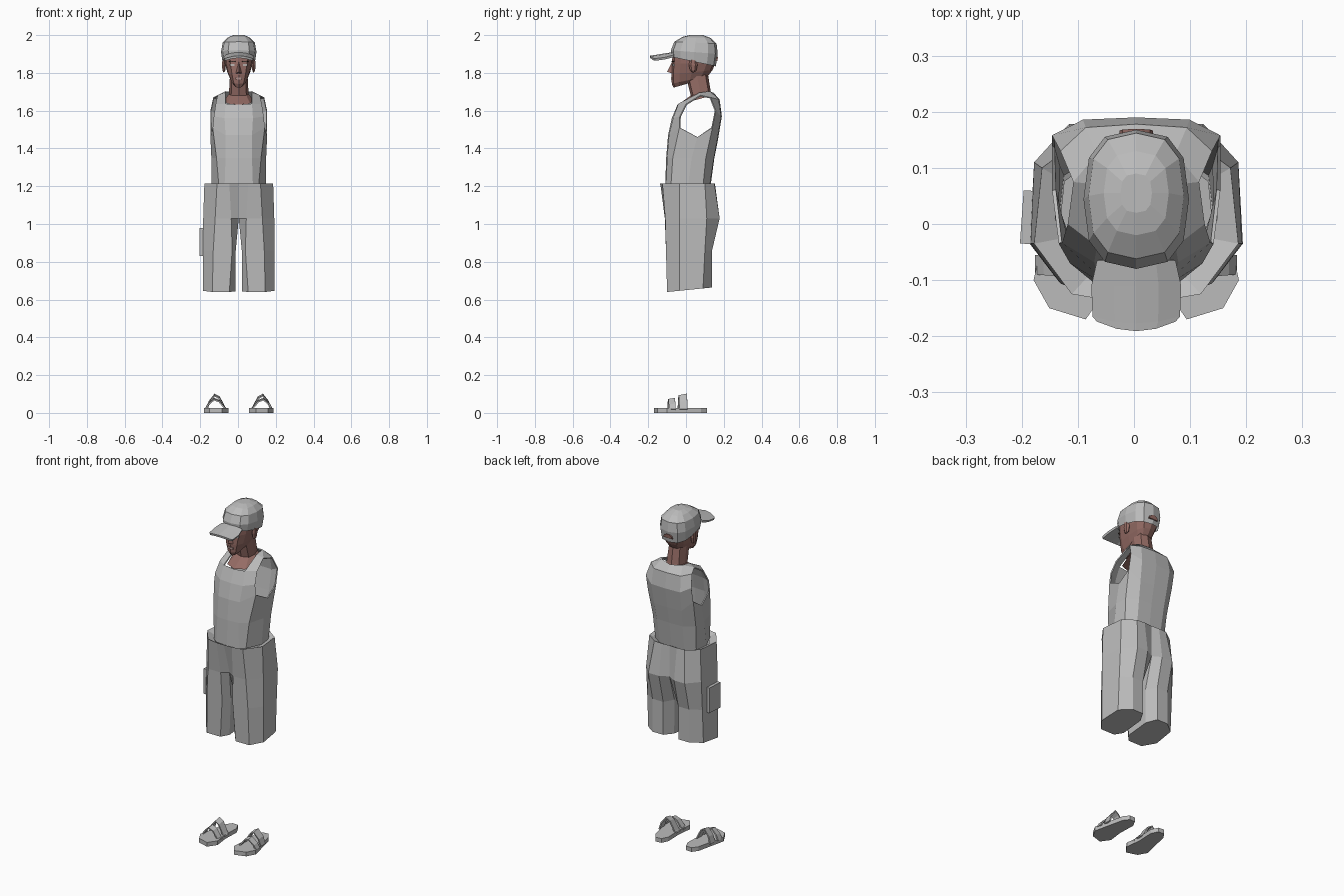
import bpy, bmesh, math
from mathutils import Vector, Matrix

if "Cube" in bpy.data.objects:
    bpy.data.objects.remove(bpy.data.objects["Cube"])

CX = 0.004  # sideways position of the body's mirror plane


def material(name, rgb):
    m = bpy.data.materials.new(name)
    m.diffuse_color = (*rgb, 1)
    m.use_nodes = True
    m.node_tree.nodes["Principled BSDF"].inputs["Base Color"].default_value = m.diffuse_color
    return m


GREY = material("light_grey", (0.5, 0.5, 0.5))
SKIN = material("brown_skin", (0.30, 0.15, 0.13))
PALE = material("pale_eye", (0.5, 0.46, 0.45))
LIP = material("lip", (0.42, 0.28, 0.26))
DARK = material("dark_brow", (0.05, 0.035, 0.03))


def finish(name, bm, mat, thick=0, mirror=False, x=CX):
    """Turn a bmesh into an object, optionally mirrored and thickened inwards."""
    if mirror:
        geo = bm.verts[:] + bm.edges[:] + bm.faces[:]
        dup = bmesh.ops.duplicate(bm, geom=geo)["geom"]
        for v in dup:
            if isinstance(v, bmesh.types.BMVert):
                v.co.x *= -1
        bmesh.ops.reverse_faces(bm, faces=[f for f in dup if isinstance(f, bmesh.types.BMFace)])
    bmesh.ops.remove_doubles(bm, verts=bm.verts, dist=1e-4)
    bmesh.ops.recalc_face_normals(bm, faces=bm.faces)
    me = bpy.data.meshes.new(name)
    bm.to_mesh(me)
    bm.free()
    me.materials.append(mat)
    ob = bpy.data.objects.new(name, me)
    ob.location.x = x
    bpy.context.collection.objects.link(ob)
    if thick:
        mod = ob.modifiers.new("thickness", "SOLIDIFY")
        mod.thickness = thick
    return ob


def loft(bm, rings, caps=(True, True)):
    """Skin closed rings of points."""
    vs = [[bm.verts.new(p) for p in r] for r in rings]
    n = len(vs[0])
    for a, b in zip(vs, vs[1:]):
        for i in range(n):
            bm.faces.new((a[i], a[(i + 1) % n], b[(i + 1) % n], b[i]))
    if caps[0]:
        bm.faces.new(vs[0][::-1])
    if caps[1]:
        bm.faces.new(vs[-1])


def oval(zf, zb, rx, yf, yb, n=12, p=0.75):
    """Rounded, tilted cross-section: z runs from zf at the front to zb at the back."""
    pts = []
    for i in range(n):
        a = 2 * math.pi * i / n
        c, s = math.cos(a), math.sin(a)
        u = math.copysign(abs(c) ** p, c)
        v = math.copysign(abs(s) ** p, s)
        t = (v + 1) / 2
        pts.append((rx * u, yf + (yb - yf) * t, zf + (zb - zf) * t))
    return pts


def ovals(name, specs, mat, caps=(True, True), **kw):
    bm = bmesh.new()
    loft(bm, [oval(*s, **kw) for s in specs], caps)
    return finish(name, bm, mat)


def box(name, loc, size, mat, rz=0, mirror=False):
    bm = bmesh.new()
    m = Matrix.Translation(loc) @ Matrix.Rotation(rz, 4, "Z") @ Matrix.Diagonal((*size, 1))
    bmesh.ops.create_cube(bm, size=1, matrix=m)
    return finish(name, bm, mat, mirror=mirror)


# Shorts: one leg and half the hips, mirrored
leg = [
    (0.64, [(.018, -.06), (.05, -.1), (.14, -.1), (.19, -.035), (.182, .09), (.12, .138), (.05, .138), (.018, .08)]),
    (0.86, [(.016, -.05), (.035, -.106), (.135, -.106), (.19, -.035), (.182, .1), (.12, .138), (.05, .138), (.016, .08)]),
    (1.03, [(0, -.085), (.04, -.112), (.125, -.11), (.188, -.035), (.182, .11), (.12, .178), (.05, .178), (0, .15)]),
    (1.215, [(0, -.138), (.05, -.136), (.115, -.125), (.182, -.035), (.168, .1), (.1, .15), (.05, .153), (0, .15)]),
]
rings = [[(x, y, z + (0.1 * (y + .1) if z < .7 else 0)) for x, y in r] for z, r in leg]
rings.append([(x * .76, y * .76, 1.195) for x, y in leg[-1][1]])  # folded waist rim
bm = bmesh.new()
loft(bm, rings, (True, False))
bmesh.ops.delete(bm, geom=[f for f in bm.faces if all(abs(v.co.x) < 1e-5 for v in f.verts)], context="FACES")
finish("shorts", bm, GREY, mirror=True)
box("cargo_pocket", (-.193, .012, .905), (.022, .095, .15), GREY, rz=-0.07)

# Tank top: vertical seams from front centre to back centre, with an open armhole
seams = [
    [(0, -.11, 1.2), (0, -.105, 1.35), (0, -.095, 1.47), (0, -.075, 1.56), (0, -.045, 1.632)],
    [(.075, -.105, 1.2), (.07, -.1, 1.35), (.07, -.09, 1.47), (.075, -.068, 1.56), (.07, -.04, 1.637), (.07, .07, 1.695)],
    [(.105, -.08, 1.2), (.118, -.07, 1.35), (.138, -.035, 1.51), (.132, -.033, 1.57), (.122, 0, 1.635), (.112, .075, 1.682)],
    [(.145, .01, 1.2), (.145, .03, 1.35), (.15, .06, 1.46)],
    [(.135, .09, 1.2), (.142, .105, 1.35), (.15, .14, 1.51), (.15, .158, 1.6), (.135, .13, 1.67), (.112, .075, 1.682)],
    [(.08, .125, 1.2), (.085, .148, 1.35), (.09, .166, 1.45), (.095, .186, 1.57), (.09, .172, 1.66), (.07, .125, 1.703)],
    [(0, .13, 1.2), (0, .15, 1.35), (0, .17, 1.45), (0, .19, 1.57), (0, .178, 1.66), (0, .145, 1.695)],
]
bm = bmesh.new()
grid = [[bm.verts.new(p) for p in s] for s in seams]
for a, b in zip(grid, grid[1:]):
    for i in range(min(len(a), len(b)) - 1):
        bm.faces.new((a[i], b[i], b[i + 1], a[i + 1]))
bm.faces.new((grid[1][5], grid[2][5], grid[5][5]))
finish("tank_top", bm, GREY, thick=0.007, mirror=True)

# Neck and head
ovals("neck", [(1.632, 1.68, .078, -.042, .14), (1.68, 1.695, .052, .025, .132),
               (1.80, 1.80, .046, -.005, .115)], SKIN, n=8)
ovals("head", [(1.722, 1.765, .024, -.066, .085), (1.742, 1.785, .043, -.075, .118),
               (1.79, 1.815, .06, -.078, .14), (1.85, 1.85, .074, -.075, .156),
               (1.91, 1.90, .08, -.07, .156)], SKIN)

bm = bmesh.new()  # nose wedge
top, tip, l, r, back = [bm.verts.new(p) for p in (
    (0, -.072, 1.862), (0, -.1, 1.806), (-.016, -.074, 1.797), (.016, -.074, 1.797), (0, -.06, 1.80))]
for f in ((top, tip, l), (top, r, tip), (l, tip, r), (top, l, back), (top, back, r), (l, r, back)):
    bm.faces.new(f)
finish("nose", bm, SKIN)

bm = bmesh.new()  # ears
bmesh.ops.create_uvsphere(bm, u_segments=6, v_segments=4, radius=1,
                          matrix=Matrix.Translation((.079, .038, 1.842)) @ Matrix.Diagonal((.012, .023, .042, 1)))
finish("ears", bm, SKIN, mirror=True)

box("eyes", (.034, -.068, 1.842), (.024, .009, .010), PALE, rz=.25, mirror=True)
box("eyebrows", (.034, -.068, 1.86), (.032, .009, .006), DARK, rz=.25, mirror=True)
box("mouth", (0, -.076, 1.771), (.036, .009, .010), LIP)

# Cap crown, back opening and arched bill
ovals("cap_crown", [(1.885, 1.835, .086, -.078, .158), (1.92, 1.90, .094, -.08, .168),
                    (1.965, 1.955, .085, -.062, .162), (1.99, 1.985, .058, -.02, .13),
                    (2.0, 2.0, .028, .02, .09)], GREY, caps=(False, True))
bm = bmesh.new()
arch = [(.03 * math.cos(a), .024 * math.sin(a)) for a in [math.pi * i / 5 for i in range(6)]]
loft(bm, [[(x, y0 + z * .12, 1.862 + z) for x, z in arch] for y0 in (.158, .1665)])
finish("cap_back_opening", bm, SKIN)

bm = bmesh.new()
rows = []
for y, w, bow in ((-.065, .07, .0), (-.11, .08, 0), (-.165, .078, .012), (-.174, .07, .017)):
    rows.append([])
    for t in (-1, -.5, 0, .5, 1):
        x = t * w
        yy = y - bow * (1 - t * t)
        rows[-1].append(bm.verts.new((x, yy, 1.91 + .16 * (yy + .07) - 3.2 * x * x)))
for a, b in zip(rows, rows[1:]):
    for i in range(4):
        bm.faces.new((a[i], b[i], b[i + 1], a[i + 1]))
finish("cap_bill", bm, GREY, thick=0.012)

# Sandals: sole plus two arched straps per foot
sole = [(.09, -.17), (.155, -.15), (.183, -.1), (.165, -.02), (.142, .08), (.118, .112),
        (.082, .11), (.062, .07), (.066, -.03), (.055, -.12)]
bm = bmesh.new()
loft(bm, [[(x, y, z) for x, y in sole] for z in (0, .025)])
finish("sandal_soles", bm, GREY, mirror=True)


def strap(name, y0, y1, h, xa, xb):
    arc = [(0, .018), (.08, .3), (.35, .85), (.6, 1), (.88, .62), (1, .018)]
    bm = bmesh.new()
    lines = [[bm.verts.new((xa + (xb - xa) * t, y + .01 * t, h * k * s if k > .02 else .02))
              for t, k in arc] for y, s in ((y0, .92), (y1, 1))]
    for i in range(len(arc) - 1):
        bm.faces.new((lines[0][i], lines[0][i + 1], lines[1][i + 1], lines[1][i]))
    finish(name, bm, GREY, thick=0.008, mirror=True)


strap("front_straps", -.1, -.065, .08, .058, .18)
strap("rear_straps", -.045, -.002, .102, .062, .172)
